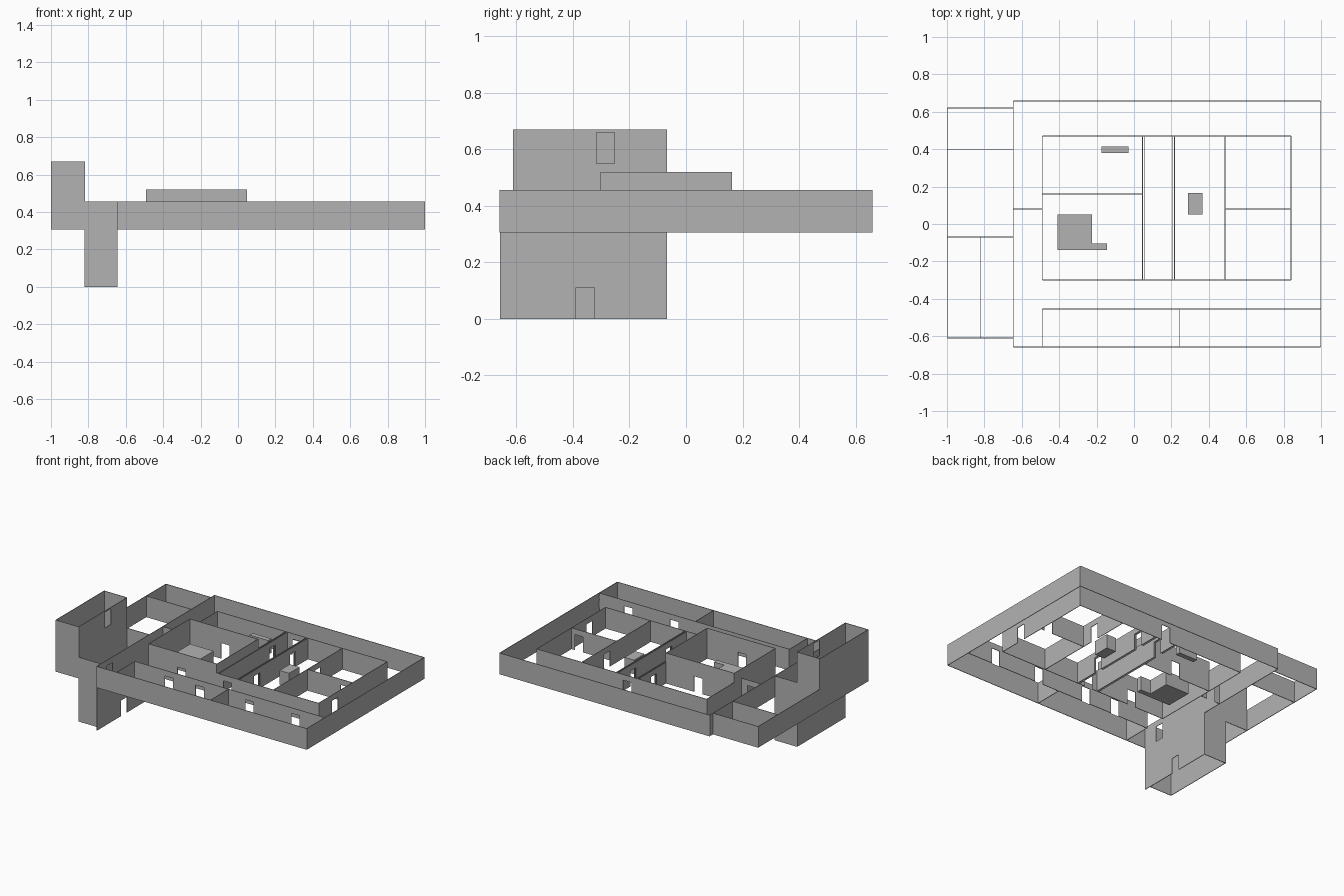
import bpy
import bmesh
from mathutils import Vector

cube = bpy.data.objects.get("Cube")
if cube:
    bpy.data.objects.remove(cube)

grey = bpy.data.materials.new("plaster_grey")
grey.use_nodes = True
grey.diffuse_color = (0.45, 0.45, 0.45, 1)
grey.node_tree.nodes["Principled BSDF"].inputs["Base Color"].default_value = grey.diffuse_color

THICK = 0.004
FLOOR, TOP, HALL_TOP, TOWER_TOP = 0.305, 0.455, 0.52, 0.67
LEFT, SHAFT, WEST, EAST = -0.998, -0.82, -0.645, 0.998
FRONT, BACK = -0.658, 0.658
DOOR_W, DOOR_H = 0.065, 0.11


def add_box(bm, low, high):
    verts = bmesh.ops.create_cube(bm, size=1)["verts"]
    low, high = Vector(low), Vector(high)
    for v in verts:
        v.co = (low + high) / 2 + v.co * (high - low)


def finish(name, bm):
    mesh = bpy.data.meshes.new(name)
    bm.to_mesh(mesh)
    bm.free()
    mesh.materials.append(grey)
    bpy.context.collection.objects.link(bpy.data.objects.new(name, mesh))


def wall(name, axis, at, start, end, z0=FLOOR, z1=TOP, doors=()):
    """Thin wall running along an axis; doors are (centre, sill height)."""
    bm = bmesh.new()

    def piece(a, b, low, high):
        if b - a < 0.001 or high - low < 0.001:
            return
        s, e = at - THICK / 2, at + THICK / 2
        if axis == "x":
            add_box(bm, (a, s, low), (b, e, high))
        else:
            add_box(bm, (s, a, low), (e, b, high))

    cursor = start
    for centre, sill in sorted(doors):
        a, b = centre - DOOR_W / 2, centre + DOOR_W / 2
        piece(cursor, a, z0, z1)
        piece(a, b, z0, sill)
        piece(a, b, sill + DOOR_H, z1)
        cursor = b
    piece(cursor, end, z0, z1)
    finish(name, bm)


def doors_at(*centres):
    return [(c, FLOOR) for c in centres]


# Outer walls of the main storey
wall("front_outer_wall", "x", FRONT, WEST, EAST)
wall("back_outer_wall", "x", BACK, WEST, EAST)
wall("left_outer_wall", "y", EAST, FRONT, BACK)
wall("right_outer_wall", "y", WEST, FRONT, BACK, doors=doors_at(-0.515))

# Side wing behind the tower
wall("wing_side_wall", "y", LEFT, -0.07, 0.62)
wall("wing_back_wall", "x", 0.62, LEFT, WEST)
wall("wing_partition", "x", 0.4, LEFT, WEST)

# Tower: narrow upper part, wider middle, shaft going down
for end_name, y in (("front", -0.61), ("back", -0.07)):
    wall("tower_upper_" + end_name, "x", y, LEFT, SHAFT, TOP, TOWER_TOP)
    wall("tower_middle_" + end_name, "x", y, LEFT, WEST)
    wall("shaft_" + end_name, "x", y, SHAFT, WEST, 0, FLOOR)
wall("tower_outer_wall", "y", LEFT, -0.61, -0.07, FLOOR, TOWER_TOP)
wall("tower_inner_wall", "y", SHAFT, -0.61, -0.07, 0, TOWER_TOP, [(-0.285, 0.55)])
wall("shaft_inner_wall", "y", WEST, FRONT, -0.07, 0, FLOOR, [(-0.357, 0)])

# Tall central hall
wall("hall_front_wall", "x", -0.3, -0.49, 0.045, FLOOR, HALL_TOP, doors_at(-0.23))
wall("hall_back_wall", "x", 0.16, -0.49, 0.045, FLOOR, HALL_TOP, doors_at(-0.21))
wall("hall_right_wall", "y", -0.49, -0.3, 0.16, FLOOR, HALL_TOP)
wall("hall_left_wall", "y", 0.045, -0.3, 0.16, FLOOR, HALL_TOP)

# Inner ring of rooms
wall("rooms_back_wall", "x", 0.47, -0.49, 0.84, doors=doors_at(0.13))
wall("rooms_front_wall", "x", -0.3, 0.045, 0.84, doors=doors_at(0.13))
wall("rooms_right_wall", "y", -0.49, 0.16, 0.47)
wall("rooms_left_wall", "y", 0.84, -0.3, 0.47, doors=doors_at(-0.12))
wall("hall_side_partition", "y", 0.045, 0.16, 0.47, doors=doors_at(0.3))
wall("room_partition_a", "y", 0.057, -0.3, 0.47, doors=doors_at(0.3))
for i, x in enumerate((0.205, 0.217)):
    wall("room_partition_b%d" % i, "y", x, -0.3, 0.47, doors=doors_at(-0.1, 0.3))
wall("room_partition_c", "y", 0.487, -0.3, 0.47, doors=doors_at(0.19))
wall("room_divider", "x", 0.08, 0.487, 0.84, doors=doors_at(0.78))

# Front row of rooms and the corridor
wall("corridor_wall", "x", -0.455, -0.49, EAST, doors=doors_at(-0.22, 0.02, 0.41, 0.77))
wall("front_room_partition", "y", 0.245, FRONT, -0.455)
wall("front_room_end", "y", -0.49, FRONT, -0.455)
wall("corridor_partition", "x", 0.08, WEST, -0.49, doors=doors_at(-0.57))

# Solid counters standing on the floor
counters = {
    "hall_platform": (-0.41, -0.14, -0.225, 0.05),
    "hall_platform_arm": (-0.225, -0.14, -0.145, -0.105),
    "back_room_counter": (-0.175, 0.38, -0.03, 0.415),
    "middle_room_counter": (0.29, 0.05, 0.365, 0.165),
}
for name, (x0, y0, x1, y1) in counters.items():
    bm = bmesh.new()
    add_box(bm, (x0, y0, FLOOR), (x1, y1, FLOOR + 0.1))
    finish(name, bm)
